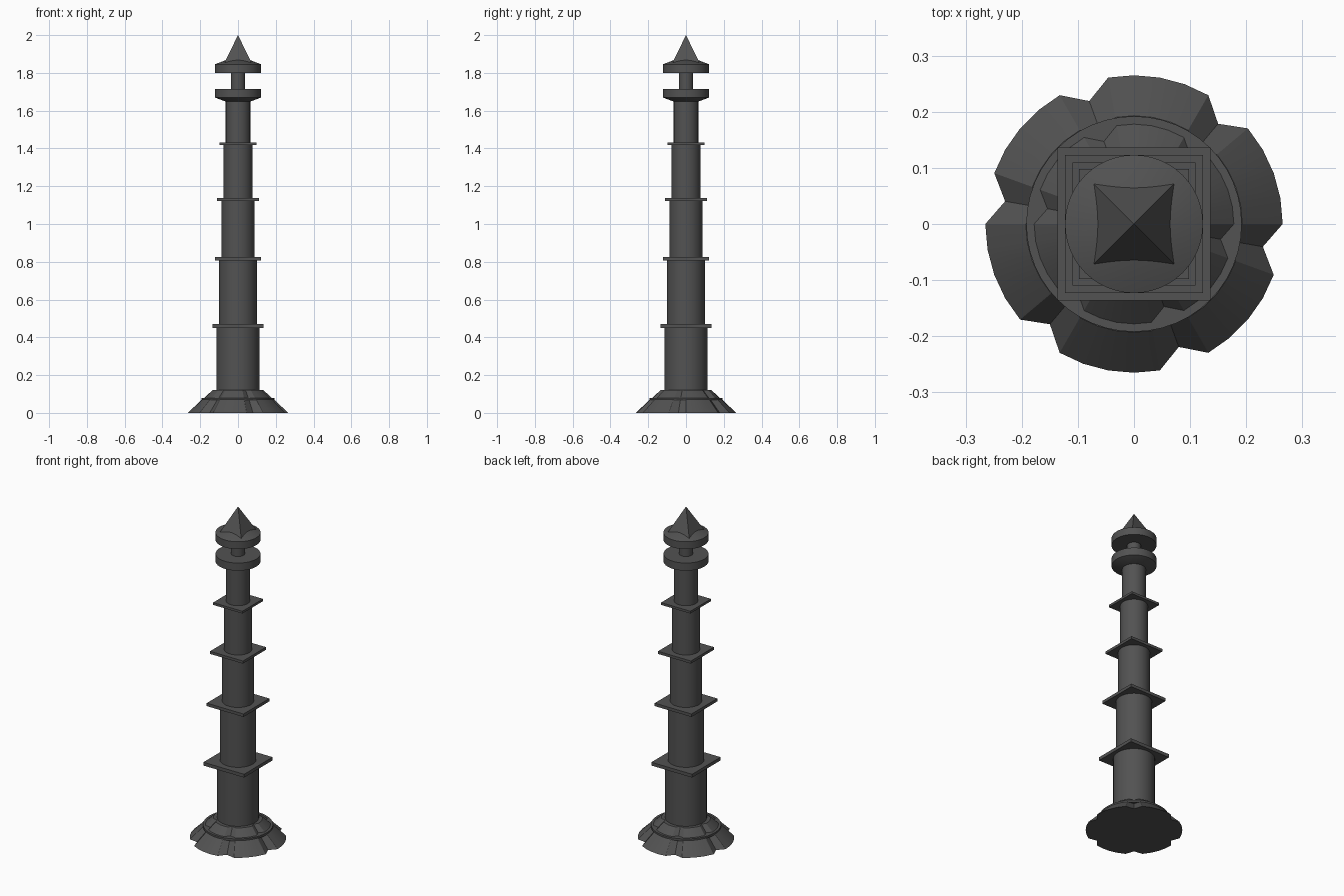
import bpy, bmesh, math

if "Cube" in bpy.data.objects:
    bpy.data.objects.remove(bpy.data.objects["Cube"])

mat = bpy.data.materials.new("dark_grey_stone")
mat.diffuse_color = (0.085, 0.085, 0.085, 1)
mat.use_nodes = True
mat.node_tree.nodes["Principled BSDF"].inputs["Base Color"].default_value = mat.diffuse_color


def loft(name, rings):
    """Solid through a list of point rings, capped at both ends."""
    bm = bmesh.new()
    loops = [[bm.verts.new(p) for p in ring] for ring in rings]
    n = len(loops[0])
    for a, b in zip(loops, loops[1:]):
        for i in range(n):
            j = (i + 1) % n
            bm.faces.new((a[i], a[j], b[j], b[i]))
    bm.faces.new(loops[0][::-1])
    bm.faces.new(loops[-1])
    me = bpy.data.meshes.new(name)
    bm.to_mesh(me)
    bm.free()
    me.materials.append(mat)
    ob = bpy.data.objects.new(name, me)
    bpy.context.collection.objects.link(ob)
    bpy.ops.object.select_all(action='DESELECT')
    ob.select_set(True)
    bpy.context.view_layer.objects.active = ob
    bpy.ops.object.shade_smooth_by_angle(angle=math.radians(25))
    return ob


def circle(r, z, n=48):
    return [(r * math.cos(2 * math.pi * i / n), r * math.sin(2 * math.pi * i / n), z)
            for i in range(n)]


def petals(r, z):
    """36-point ring pinched at every sixth point to form six lobes."""
    pts = []
    for i in range(36):
        k = r * (0.88 if i % 6 == 5 else 1.0)
        a = math.radians(10 * i)
        pts.append((k * math.cos(a), k * math.sin(a), z))
    return pts


def square(h, z):
    return [(-h, -h, z), (h, -h, z), (h, h, z), (-h, h, z)]


# petalled base
loft("lower_petals", [petals(0.265, 0), petals(0.193, 0.07)])
loft("base_ring", [circle(0.192, 0.067), circle(0.192, 0.08)])
loft("upper_petals", [petals(0.178, 0.08), petals(0.135, 0.12)])

# column drums: radius, bottom, top
drums = [(0.114, 0.11, 0.455), (0.100, 0.465, 0.81), (0.087, 0.82, 1.125),
         (0.076, 1.13, 1.42), (0.065, 1.43, 1.66)]
for i, (r, z0, z1) in enumerate(drums):
    loft(f"column_drum_{i + 1}", [circle(r, z0), circle(r, z1)])

# square plates: half width, bottom, top
plates = [(0.136, 0.45, 0.47), (0.123, 0.808, 0.826),
          (0.110, 1.122, 1.138), (0.098, 1.417, 1.431)]
for i, (h, z0, z1) in enumerate(plates):
    loft(f"square_plate_{i + 1}", [square(h, z0), square(h, z1)])

# lantern head
loft("lower_disc", [circle(0.06, 1.646), circle(0.123, 1.67), circle(0.123, 1.716)])
loft("neck", [circle(0.038, 1.71), circle(0.038, 1.81)])
loft("upper_disc", [circle(0.123, 1.80), circle(0.123, 1.845), circle(0.03, 1.881)])

# pyramid finial
loft("pyramid_finial", [square(0.075, 1.846), square(0.0003, 2.0)])
